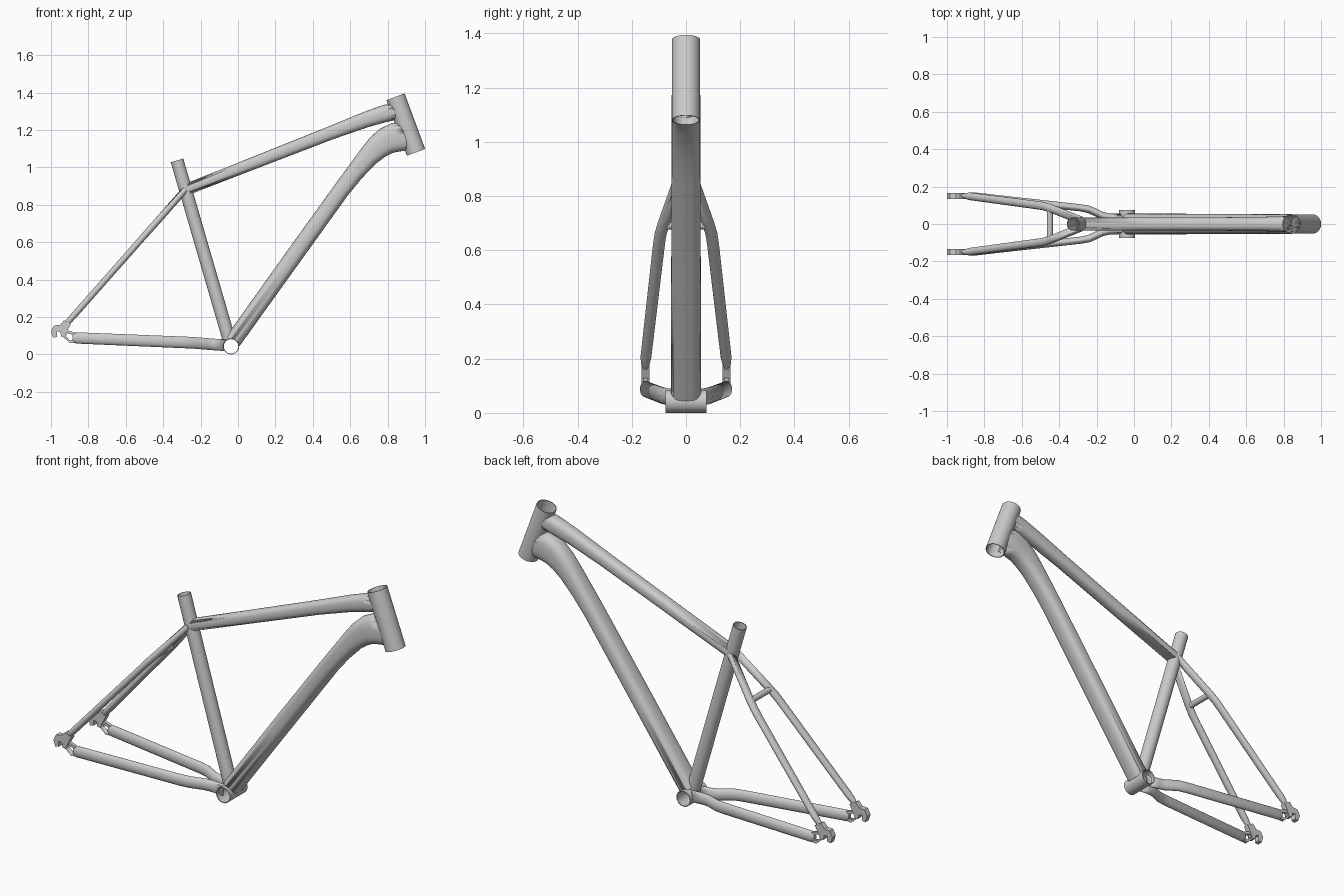
import bpy, bmesh, math
from mathutils import Vector

if "Cube" in bpy.data.objects:
    bpy.data.objects.remove(bpy.data.objects["Cube"], do_unlink=True)

grey = bpy.data.materials.new("frame_grey")
grey.use_nodes = True
grey.diffuse_color = (0.6, 0.6, 0.6, 1)
grey.node_tree.nodes["Principled BSDF"].inputs["Base Color"].default_value = grey.diffuse_color


def finish(name, bm, angle=35):
    bmesh.ops.recalc_face_normals(bm, faces=bm.faces)
    mesh = bpy.data.meshes.new(name)
    bm.to_mesh(mesh)
    bm.free()
    mesh.materials.append(grey)
    obj = bpy.data.objects.new(name, mesh)
    bpy.context.collection.objects.link(obj)
    bpy.ops.object.select_all(action="DESELECT")
    obj.select_set(True)
    bpy.context.view_layer.objects.active = obj
    bpy.ops.object.shade_smooth_by_angle(angle=math.radians(angle))
    return obj


def ring(bm, centre, tangent, half_y, half_up, power=2, sides=32):
    """Superellipse section, wide along y, square to the tangent."""
    t = tangent.normalized()
    ref = Vector((1, 0, 0)) if abs(t.y) > 0.9 else Vector((0, 1, 0))
    side = (ref - t * ref.dot(t)).normalized()
    up = side.cross(t)
    verts = []
    for i in range(sides):
        a = math.tau * i / sides
        c, s = math.cos(a), math.sin(a)
        u = math.copysign(abs(c) ** (2 / power), c) * half_y
        v = math.copysign(abs(s) ** (2 / power), s) * half_up
        verts.append(bm.verts.new(centre + side * u + up * v))
    return verts


def bridge(bm, a, b):
    for i in range(len(a)):
        j = (i + 1) % len(a)
        bm.faces.new((a[i], a[j], b[j], b[i]))


def loft(name, stations, power=2):
    """Solid tube through stations of x, y, z, half width, half height."""
    bm = bmesh.new()
    pts = [Vector(s[:3]) for s in stations]
    rings = []
    for i, s in enumerate(stations):
        tangent = Vector()
        if i > 0:
            tangent += (pts[i] - pts[i - 1]).normalized()
        if i < len(pts) - 1:
            tangent += (pts[i + 1] - pts[i]).normalized()
        rings.append(ring(bm, pts[i], tangent, s[3], s[4], power))
    for a, b in zip(rings, rings[1:]):
        bridge(bm, a, b)
    bm.faces.new(rings[0])
    bm.faces.new(rings[-1])
    return finish(name, bm)


def pipe(name, start, end, radius, wall=0.004):
    """Open thin-walled tube."""
    bm = bmesh.new()
    p, q = Vector(start), Vector(end)
    inner = radius - wall
    rings = [ring(bm, c, q - p, r, r, sides=48)
             for c, r in ((p, radius), (q, radius), (q, inner), (p, inner))]
    for i in range(4):
        bridge(bm, rings[i], rings[(i + 1) % 4])
    return finish(name, bm)


def plate(name, outline, y, thickness):
    """Flat outline in x and z, given thickness along y."""
    bm = bmesh.new()
    face = bm.faces.new([bm.verts.new((x, y - thickness / 2, z)) for x, z in outline])
    new = bmesh.ops.extrude_face_region(bm, geom=[face])["geom"]
    bmesh.ops.translate(bm, vec=(0, thickness, 0),
                        verts=[v for v in new if isinstance(v, bmesh.types.BMVert)])
    return finish(name, bm)


def cut(obj, cutter):
    cutter.hide_render = True
    bpy.context.view_layer.objects.active = obj
    mod = obj.modifiers.new("cut", "BOOLEAN")
    mod.operation, mod.solver, mod.object = "DIFFERENCE", "EXACT", cutter
    bpy.ops.object.modifier_apply(modifier=mod.name)
    bpy.data.objects.remove(cutter, do_unlink=True)


def bore(obj, start, end, radius):
    cut(obj, loft("bore_cutter", [(*start, radius, radius), (*end, radius, radius)]))


# Main open tubes
head = ((0.842, 0, 1.377), (0.952, 0, 1.08))
shell = ((-0.037, -0.075, 0.0425), (-0.037, 0.075, 0.0425))
seat = ((-0.326, 0, 1.037), (-0.048, 0, 0.08))
pipe("head_tube", *head, 0.052)
pipe("bottom_bracket_shell", *shell, 0.0425)
pipe("seat_tube", *seat, 0.035)

# Top tube, deeper towards the head
top_tube = loft("top_tube", [
    (-0.275, 0, 0.882, 0.034, 0.031), (0.1, 0, 1.029, 0.035, 0.033),
    (0.49, 0, 1.182, 0.036, 0.036), (0.68, 0, 1.254, 0.038, 0.042),
    (0.78, 0, 1.286, 0.041, 0.046), (0.86, 0, 1.306, 0.043, 0.048)], 2.5)
bore(top_tube, *head, 0.048)
bore(top_tube, *seat, 0.031)

# Down tube, flaring and bending into the head
down_tube = loft("down_tube", [
    (-0.027, 0, 0.07, 0.056, 0.044), (0.25, 0, 0.458, 0.055, 0.045),
    (0.55, 0, 0.875, 0.053, 0.045), (0.625, 0, 0.972, 0.053, 0.048),
    (0.698, 0, 1.059, 0.053, 0.056), (0.745, 0, 1.106, 0.053, 0.065),
    (0.79, 0, 1.14, 0.053, 0.073), (0.84, 0, 1.16, 0.053, 0.078),
    (0.897, 0, 1.168, 0.045, 0.079)], 2.7)
bore(down_tube, *head, 0.048)
bore(down_tube, (-0.037, -0.1, 0.0425), (-0.037, 0.1, 0.0425), 0.0385)

# Rear triangle, both sides
HOOK = [(-1.0, 0.123), (-0.984, 0.155), (-0.952, 0.157), (-0.93, 0.182),
        (-0.893, 0.162), (-0.912, 0.128), (-0.928, 0.091), (-0.946, 0.096),
        (-0.95, 0.12), (-0.968, 0.122), (-0.968, 0.093), (-0.989, 0.089)]
ARM = [(-0.93, 0.135), (-0.865, 0.113), (-0.86, 0.064), (-0.898, 0.06), (-0.937, 0.095)]
for label, s in (("left", 1), ("right", -1)):
    stay = loft("seat_stay_" + label, [
        (x, s * y, z, a, b) for x, y, z, a, b in (
            (-0.283, 0.018, 0.88, 0.022, 0.018), (-0.442, 0.082, 0.70, 0.022, 0.018),
            (-0.478, 0.094, 0.66, 0.022, 0.018), (-0.513, 0.1, 0.62, 0.022, 0.017),
            (-0.88, 0.148, 0.205, 0.02, 0.017), (-0.9, 0.15, 0.183, 0.016, 0.016),
            (-0.92, 0.15, 0.16, 0.009, 0.013))])
    bore(stay, *seat, 0.031)
    chain = loft("chain_stay_" + label, [
        (x, s * y, z, a, b) for x, y, z, a, b in (
            (-0.885, 0.15, 0.088, 0.011, 0.022), (-0.865, 0.15, 0.088, 0.02, 0.03),
            (-0.29, 0.087, 0.064, 0.019, 0.031), (-0.24, 0.078, 0.062, 0.02, 0.031),
            (-0.17, 0.045, 0.056, 0.02, 0.031), (-0.13, 0.036, 0.053, 0.02, 0.031),
            (-0.06, 0.035, 0.048, 0.02, 0.031))])
    bore(chain, (-0.037, -0.1, 0.0425), (-0.037, 0.1, 0.0425), 0.0385)
    plate("dropout_hook_" + label, HOOK, s * 0.15, 0.03)
    arm = plate("dropout_arm_" + label, ARM, s * 0.15, 0.018)
    cx, cz = (sum(p[k] for p in ARM) / len(ARM) for k in (0, 1))
    window = [(cx + (x - cx) * 0.55, cz + (z - cz) * 0.5) for x, z in ARM]
    cut(arm, plate("window_cutter", window, s * 0.15, 0.1))

# Bridge between the seat stays
loft("seat_stay_bridge", [(-0.45, y, 0.692, 0.016, 0.016) for y in (-0.085, 0.085)])
